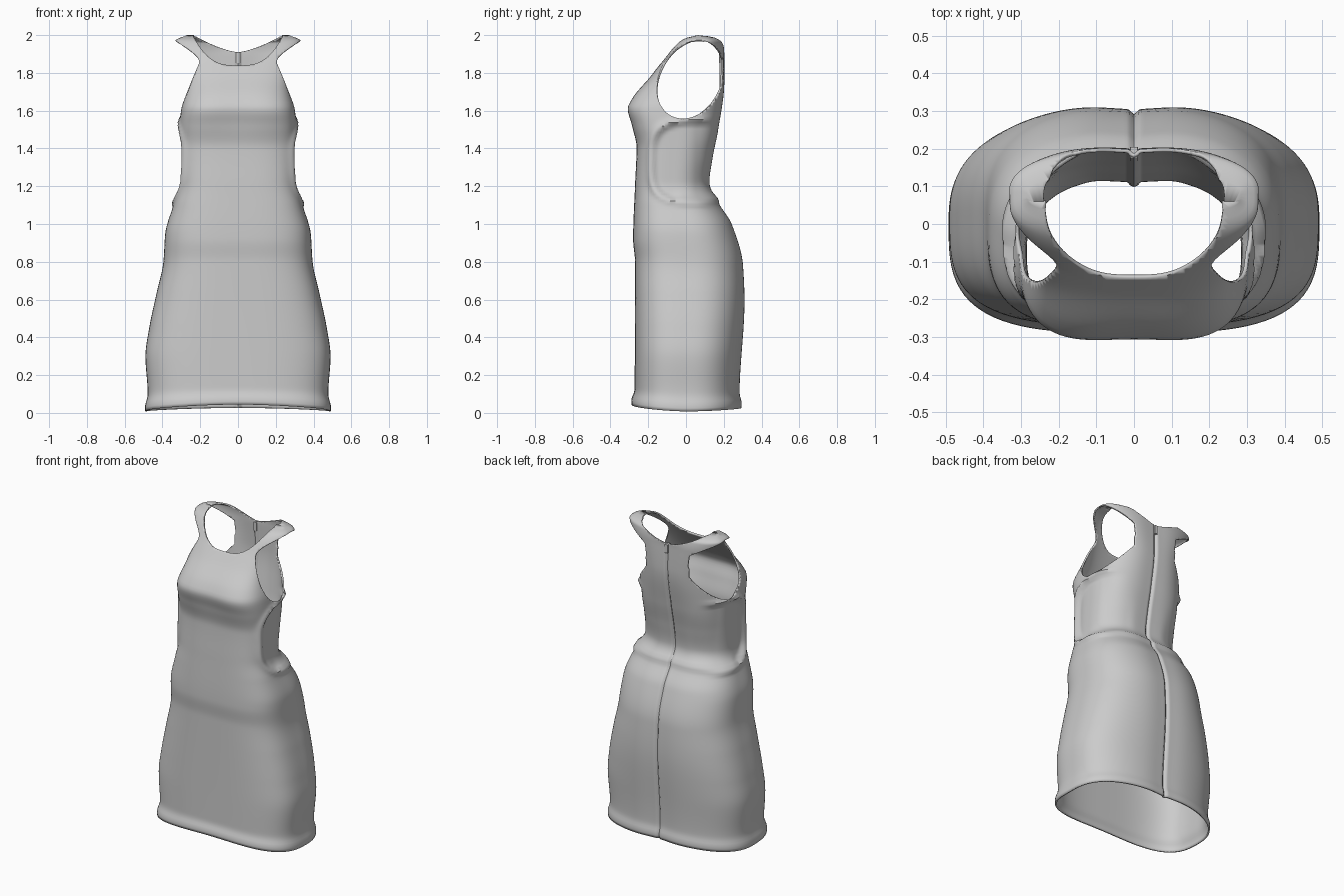
import bpy, bmesh, math

cube = bpy.data.objects.get("Cube")
if cube:
    bpy.data.objects.remove(cube, do_unlink=True)

fabric = bpy.data.materials.new("grey_fabric")
fabric.use_nodes = True
GREY = (0.6, 0.6, 0.6, 1)
fabric.diffuse_color = GREY
fabric.node_tree.nodes["Principled BSDF"].inputs["Base Color"].default_value = GREY

# Outline curves as (height, value)
WIDTH = [(0, .487), (.1, .478), (.3, .49), (.45, .47), (.63, .432), (.8, .395), (.95, .385),
         (1.1, .342), (1.22, .308), (1.5, .31), (1.6, .302), (1.73, .277), (1.85, .3),
         (1.97, .332), (2, .27)]
FRONT = [(0, -.285), (.12, -.272), (.8, -.27), (.92, -.28), (1.2, -.27), (1.4, -.262),
         (1.52, -.292), (1.61, -.318), (1.66, -.295), (1.78, -.19), (1.85, -.135),
         (1.95, -.06), (1.985, -.01), (2, .06)]
BACK = [(0, .295), (.1, .29), (.6, .317), (.78, .31), (1, .25), (1.12, .175), (1.22, .133),
        (1.35, .15), (1.5, .18), (1.75, .213), (1.9, .21), (1.96, .2), (1.99, .16), (2, .06)]


def curve(points, z):
    """Smooth curve through the points (Hermite with limited slopes)."""
    k = 0
    while k < len(points) - 2 and z > points[k + 1][0]:
        k += 1

    def slope(i):
        if i <= 0 or i >= len(points) - 1:
            j = max(0, min(i, len(points) - 2))
            return (points[j + 1][1] - points[j][1]) / (points[j + 1][0] - points[j][0])
        a, b = [(points[j + 1][1] - points[j][1]) / (points[j + 1][0] - points[j][0])
                for j in (i - 1, i)]
        return 0 if a * b <= 0 else 2 * a * b / (a + b)

    (z0, v0), (z1, v1) = points[k], points[k + 1]
    h = z1 - z0
    t = (z - z0) / h
    return ((1 + 2 * t) * (1 - t) ** 2 * v0 + t * (1 - t) ** 2 * h * slope(k)
            + t * t * (3 - 2 * t) * v1 + t * t * (t - 1) * h * slope(k + 1))


def bump(d, w):
    return math.exp(-(d / w) ** 2)


def step(t):
    t = max(0, min(1, t))
    return t * t * (3 - 2 * t)


def surface(u, z):
    """Point on the dress; u runs from -1 to 1 around, zero at centre back."""
    angle = math.pi * math.copysign(abs(u) ** 1.25, u)
    c, s = math.sin(angle), math.cos(angle)
    n = 2.5 if s > 0 else 3.3
    r = (abs(c) ** n + abs(s) ** n) ** (-1 / n)
    half, front, back = curve(WIDTH, z), curve(FRONT, z), curve(BACK, z)
    mid = (front + back) / 2
    depth = (back - front) / 2
    grow = 0
    # Recessed side panel with a raised edge
    y = mid + depth * r * s
    d = (abs((y - .1) / .28) ** 3.5 + abs((z - 1.33) / .215) ** 3.5) ** (1 / 3.5)
    side = step((.16 - y) / .1) * step((abs(c) - .3) / .2)
    grow += side * (.012 * bump(d - 1.02, .07) - .014 * step((1.02 - d) / .12))
    # Waist seam at the back, and turned hem
    grow += .012 * bump(z - 1.135, .022) * step((s + .1) / .3)
    grow += .008 * bump(z - .03, .035)
    x = (half + grow) * r * c
    y = mid + (depth + min(grow, depth)) * r * s
    # Centre back hollow with zip groove, and soft centre front
    if s > 0:
        y -= (.012 * bump(x, .1) + .013 * bump(x, .009)) * step((1.99 - z) / .1)
    else:
        y += .012 * bump(x, .15) * bump(z - 1.6, .12)
    # Dipping hem line
    lift = .008 + (.036 if s < 0 else .018) * abs(s) ** 2
    return x, y, z + lift * step((.2 - z) / .2)


def clip(bm, field):
    """Trim away the surface where the field is negative, along a clean edge."""
    value = {v: field(v.co) for v in bm.verts}
    cut = []
    for e in list(bm.edges):
        a, b = e.verts
        if value[a] * value[b] < 0:
            new = bmesh.utils.edge_split(e, a, value[a] / (value[a] - value[b]))[1]
            cut.append(new)
    bmesh.ops.connect_verts(bm, verts=cut)
    bmesh.ops.delete(bm, geom=[v for v in value if value[v] < 0], context='VERTS')


def neckline(p):
    mid = (curve(FRONT, min(p.z, 2)) + curve(BACK, min(p.z, 2))) / 2
    t = abs(p.x) / .24
    edge = 1.84 + .162 * t ** 3 if p.y < mid else 1.91 + .092 * t ** 1.5
    return edge - p.z


def armhole(p):
    if abs(p.x) < .15:
        return 1
    dz = p.z - 1.765
    return ((p.y - .025 - .2 * dz) / .175) ** 2 + (dz / .207) ** 2 - 1


# Dress body
AROUND = 160
heights = [1.9 * i / 110 for i in range(110)] + [1.9 + .1 * i / 16 for i in range(17)]
bm = bmesh.new()
rings = [[bm.verts.new(surface(2 * i / AROUND - 1, z)) for i in range(AROUND)] for z in heights]
for low, high in zip(rings, rings[1:]):
    for i in range(AROUND):
        j = (i + 1) % AROUND
        bm.faces.new((low[j], low[i], high[i], high[j]))
bmesh.ops.remove_doubles(bm, verts=bm.verts, dist=.0004)
clip(bm, neckline)
clip(bm, armhole)
bmesh.ops.recalc_face_normals(bm, faces=bm.faces)
probe = max(bm.faces, key=lambda f: f.calc_center_median().x)
if probe.normal.x < 0:
    bmesh.ops.reverse_faces(bm, faces=bm.faces)
mesh = bpy.data.meshes.new("dress_body")
bm.to_mesh(mesh)
bm.free()
mesh.materials.append(fabric)
dress = bpy.data.objects.new("dress_body", mesh)
bpy.context.collection.objects.link(dress)
solid = dress.modifiers.new("cloth_thickness", 'SOLIDIFY')
solid.thickness = .01
solid.offset = -1

# Zip pull at the back of the neck
bpy.ops.mesh.primitive_cube_add(size=1, location=(0, .19, 1.88))
pull = bpy.context.object
pull.name = "zip_pull"
pull.scale = (.02, .03, .055)
pull.data.materials.append(fabric)
soft = pull.modifiers.new("soft_edges", 'BEVEL')
soft.width = .005
soft.segments = 2

# Smooth shading
for ob in (dress, pull):
    bpy.ops.object.select_all(action='DESELECT')
    ob.select_set(True)
    bpy.context.view_layer.objects.active = ob
    bpy.ops.object.shade_smooth_by_angle(angle=math.radians(50))
